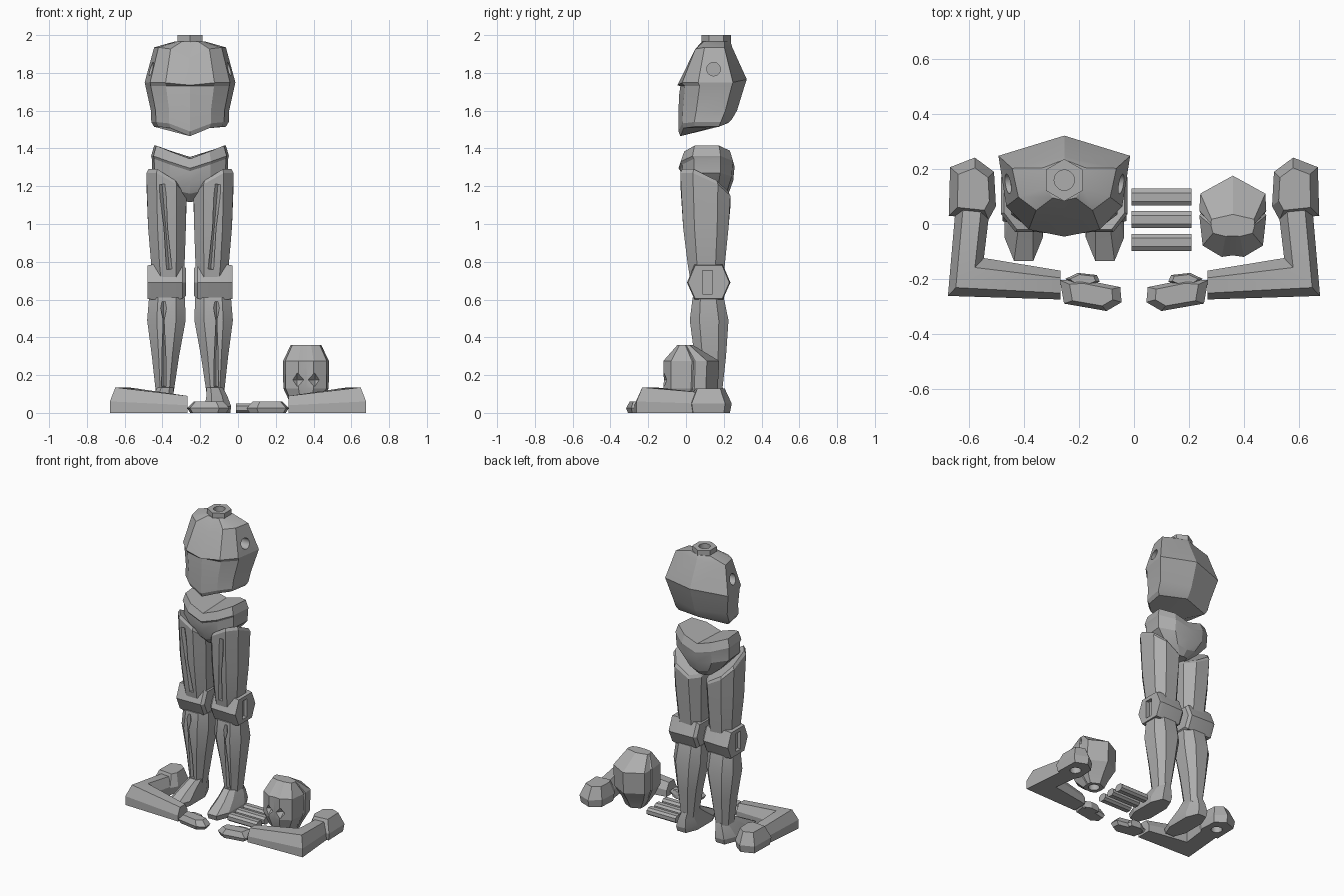
import bpy
import bmesh
import math
from mathutils import Vector

if "Cube" in bpy.data.objects:
    bpy.data.objects.remove(bpy.data.objects["Cube"], do_unlink=True)

BODY_X = -0.254   # centre line of the torso and legs
HEAD_X = 0.36
parts = []

# One plain grey for everything
grey = bpy.data.materials.new("plain_grey")
grey.use_nodes = True
grey.diffuse_color = (0.42, 0.42, 0.42, 1)
shader = next(n for n in grey.node_tree.nodes if n.type == "BSDF_PRINCIPLED")
shader.inputs["Base Color"].default_value = grey.diffuse_color


def loft(name, rings, side=1, centre=0.0, crease_caps=False, keep=True):
    """Skin closed rings of points, cap both ends, mirror by side."""
    bm = bmesh.new()
    loops = [[bm.verts.new((centre + side * p[0], p[1], p[2])) for p in ring] for ring in rings]
    count = len(loops[0])
    for low, high in zip(loops, loops[1:]):
        for i in range(count):
            j = (i + 1) % count
            bm.faces.new((low[i], low[j], high[j], high[i]))
    for loop in (loops[0], loops[-1]):
        cap = bm.faces.new(loop)
        if crease_caps:
            bmesh.utils.face_split(cap, loop[0], loop[count // 2])
    bmesh.ops.recalc_face_normals(bm, faces=bm.faces)
    mesh = bpy.data.meshes.new(name)
    bm.to_mesh(mesh)
    bm.free()
    mesh.materials.append(grey)
    obj = bpy.data.objects.new(name, mesh)
    bpy.context.collection.objects.link(obj)
    if keep:
        parts.append(obj)
    return obj


def body(name, section, levels, centre):
    """Symmetric body: section is a half outline (width, depth, dip weight)."""
    rings = []
    for width, front, back, z, dip_front, dip_back in levels:
        half = []
        for u, v, weight in section:
            dip = dip_front if v < 0.5 else dip_back
            half.append((u * width, front + v * (back - front), z + weight * dip))
        mirrored = [(-x, y, z) for x, y, z in reversed(half[1:-1])]
        rings.append(half + mirrored)
    return loft(name, rings, centre=centre, crease_caps=True)


def octagon(cx, half_x, front, back, z, tilt=0.0, lean=0.0):
    """Box outline with chamfered corners; tilt and lean slope it."""
    mid, half_y = (front + back) / 2, (back - front) / 2
    corners = [(-.5, -1), (.5, -1), (1, -.5), (1, .5), (.5, 1), (-.5, 1), (-1, .5), (-1, -.5)]
    return [(cx + u * half_x, mid + v * half_y, z + tilt * u + lean * v) for u, v in corners]


def slab(name, outline, steps, side):
    """Stack scaled copies of a flat outline at the given heights."""
    mx = sum(p[0] for p in outline) / len(outline)
    my = sum(p[1] for p in outline) / len(outline)
    rings = [[(mx + (x - mx) * s, my + (y - my) * s, z) for x, y in outline] for s, z in steps]
    return loft(name, rings, side)


def tube(name, start, end, radius, sides, end_radius=None, side=1, centre=0.0, keep=False):
    """Straight prism or cone between two points."""
    start, end = Vector(start), Vector(end)
    axis = (end - start).normalized()
    across = axis.cross(Vector((1, 0, 0)))
    if across.length < 0.1:
        across = axis.cross(Vector((0, 1, 0)))
    across.normalize()
    other = axis.cross(across)
    rings = []
    for point, r in ((start, radius), (end, radius if end_radius is None else end_radius)):
        turns = [math.tau * i / sides for i in range(sides)]
        rings.append([point + r * (across * math.cos(t) + other * math.sin(t)) for t in turns])
    return loft(name, rings, side, centre, keep=keep)


def cut(cutter, *targets):
    """Subtract the cutter from the targets, then discard it."""
    for target in targets:
        modifier = target.modifiers.new("cut", "BOOLEAN")
        modifier.operation = "DIFFERENCE"
        modifier.solver = "EXACT"
        modifier.object = cutter
        bpy.context.view_layer.objects.active = target
        bpy.ops.object.modifier_apply(modifier=modifier.name)
    bpy.data.objects.remove(cutter, do_unlink=True)


# Torso: waist rim, belly, chest fold, collar, neck base
torso_section = [(0, 0, 1), (.54, .07, .15), (.88, .3, 0), (1, .8, 0), (0, 1, 1)]
torso = body("torso", torso_section, [
    (.19, -.03, .225, 1.515, -.05, .02),
    (.205, -.04, .24, 1.54, -.05, .01),
    (.207, -.038, .27, 1.6, .07, 0),
    (.236, -.03, .31, 1.73, 0, 0),
    (.24, -.046, .322, 1.75, -.015, .015),
    (.19, .035, .245, 1.935, -.055, 0),
    (.077, .085, .235, 1.967, 0, 0),
], BODY_X)
neck = tube("neck", (0, .16, 1.92), (0, .16, 2), .077, 6, centre=BODY_X, keep=True)
cut(tube("neck_hole", (0, .16, 1.9), (0, .16, 2.1), .037, 20, centre=BODY_X), torso, neck)
for side in (1, -1):
    hole = tube("shoulder_hole", (.14, .146, 1.82), (.3, .146, 1.82), .036, 20,
                side=side, centre=BODY_X)
    cut(hole, torso)

# Pelvis with a V-shaped belt
pelvis_section = [(0, 0, 1), (.54, .04, .45), (.94, .25, 0), (1, .75, 0), (.55, .97, .45), (0, 1, 1)]
body("pelvis", pelvis_section, [
    (.05, .05, .19, 1.125, -.01, 0),
    (.13, .0, .225, 1.19, -.03, -.03),
    (.2, -.025, .25, 1.27, -.05, -.04),
    (.202, -.03, .255, 1.345, -.065, -.06),
    (.206, -.04, .258, 1.36, -.065, -.06),
    (.19, -.02, .24, 1.415, -.07, -.06),
], BODY_X)

# Legs, mirrored about the body centre line
for side, label in ((1, "left"), (-1, "right")):
    place = dict(side=side, centre=BODY_X)
    thigh = loft(label + "_thigh", [
        octagon(.115, .08, .02, .2, .72),
        octagon(.117, .088, .01, .205, .78),
        octagon(.122, .1, -.015, .225, .98),
        octagon(.125, .106, -.03, .235, 1.18, .06, -.06),
        octagon(.125, .095, -.02, .225, 1.2, .06, -.06),
    ], **place)
    cut(tube("thigh_groove", (.148, -.03, 1.21), (.11, .015, .76), .017, 4, **place), thigh)

    # Hexagonal knee block with a slot on the outside
    knee_outline = [(-.115, 0), (-.075, .095), (.075, .095), (.115, 0), (.075, -.09), (-.075, -.09)]
    knee = loft(label + "_knee", [
        [(x, .12 + y * s, .69 + z * s) for y, z in knee_outline]
        for x, s in ((.022, .8), (.04, .95), (.2, 1), (.226, .95))], **place)
    slot = [(.088, .63), (.14, .63), (.14, .755), (.088, .755)]
    cut(loft("knee_slot", [[(x, y, z) for y, z in slot] for x in (.2, .3)],
             keep=False, **place), knee)

    shin = loft(label + "_shin", [
        octagon(.134, .046, .065, .19, .1),
        octagon(.13, .072, .045, .212, .3),
        octagon(.125, .102, .02, .225, .49),
        octagon(.122, .095, .035, .2, .61),
    ], **place)
    cut(tube("shin_groove", (.14, .025, .59), (.138, .065, .14), .016, 4, **place), shin)
    loft(label + "_foot", [
        octagon(.148, .065, -.125, .2, 0),
        octagon(.148, .07, -.135, .21, .035),
        octagon(.142, .055, -.03, .205, .09),
        octagon(.13, .043, .05, .195, .135),
    ], **place)

# Bent arms lying on the ground
for side, label in ((1, "left"), (-1, "right")):
    rings = []
    for outer, inner, height in (
            ((.65, .06), (.525, .06), .11),
            ((.678, -.262), (.547, -.124), .135),
            ((.267, -.275), (.267, -.17), .09)):
        outer, inner = Vector(outer), Vector(inner)
        shape = ((0, 0), (0, .45), (.22, 1), (.75, 1), (1, .5), (1, 0))
        rings.append([(*outer.lerp(inner, t), height * h) for t, h in shape])
    loft(label + "_arm", rings, side)

    shoulder = slab(label + "_shoulder", [
        (.67, .207), (.58, .242), (.51, .19), (.503, .065), (.53, .015), (.675, .03)],
        [(.92, 0), (1, .05), (.68, .13)], side)
    cut(tube("arm_hole", (.59, .12, -.05), (.59, .12, .07), .036, 20, side=side), shoulder)
    slab(label + "_hand", [
        (.27, -.205), (.2, -.2), (.05, -.23), (.045, -.285), (.1, -.317), (.255, -.29)],
        [(.85, 0), (1, .025), (.7, .06)], side)
    slab(label + "_thumb", [
        (.25, -.2), (.205, -.178), (.135, -.186), (.125, -.21), (.2, -.24)],
        [(.9, 0), (1, .025), (.75, .048)], side)

# Head with a seam between face and skull, sunken eyes, neck socket
head_section = [(0, .02, 0), (.33, 0, 0), (.9, .14, 0), (1, .51, 0), (.95, .54, 0),
                (1, .57, 0), (.97, .78, 0), (0, 1, 0)]
head = body("head", head_section, [
    (.06, -.03, .09, 0, 0, 0),
    (.085, -.095, .12, .055, 0, 0),
    (.12, -.12, .168, .13, 0, 0),
    (.122, -.12, .176, .275, 0, 0),
    (.08, -.045, .035, .36, 0, 0),
], HEAD_X)
for side in (1, -1):
    cut(tube("eye_socket", (.047, -.16, .175), (.047, -.08, .175), .075, 4, .003,
             side=side, centre=HEAD_X), head)
cut(tube("head_hole", (0, .03, -.05), (0, .03, .07), .036, 20, centre=HEAD_X), head)

# Three loose connecting pins
for label, middle in (("back", .098), ("middle", .016), ("front", -.067)):
    pin = octagon(0, .031, 0, .05, 0)
    loft(label + "_pin", [[(x, middle + p[0], p[1]) for p in pin] for x in (-.01, .21)])

# Smooth shading that keeps the facet edges sharp
for obj in parts:
    bm = bmesh.new()
    bm.from_mesh(obj.data)
    for face in bm.faces:
        face.smooth = True
    for edge in bm.edges:
        edge.smooth = edge.calc_face_angle(0) < math.radians(20)
    bm.to_mesh(obj.data)
    bm.free()
